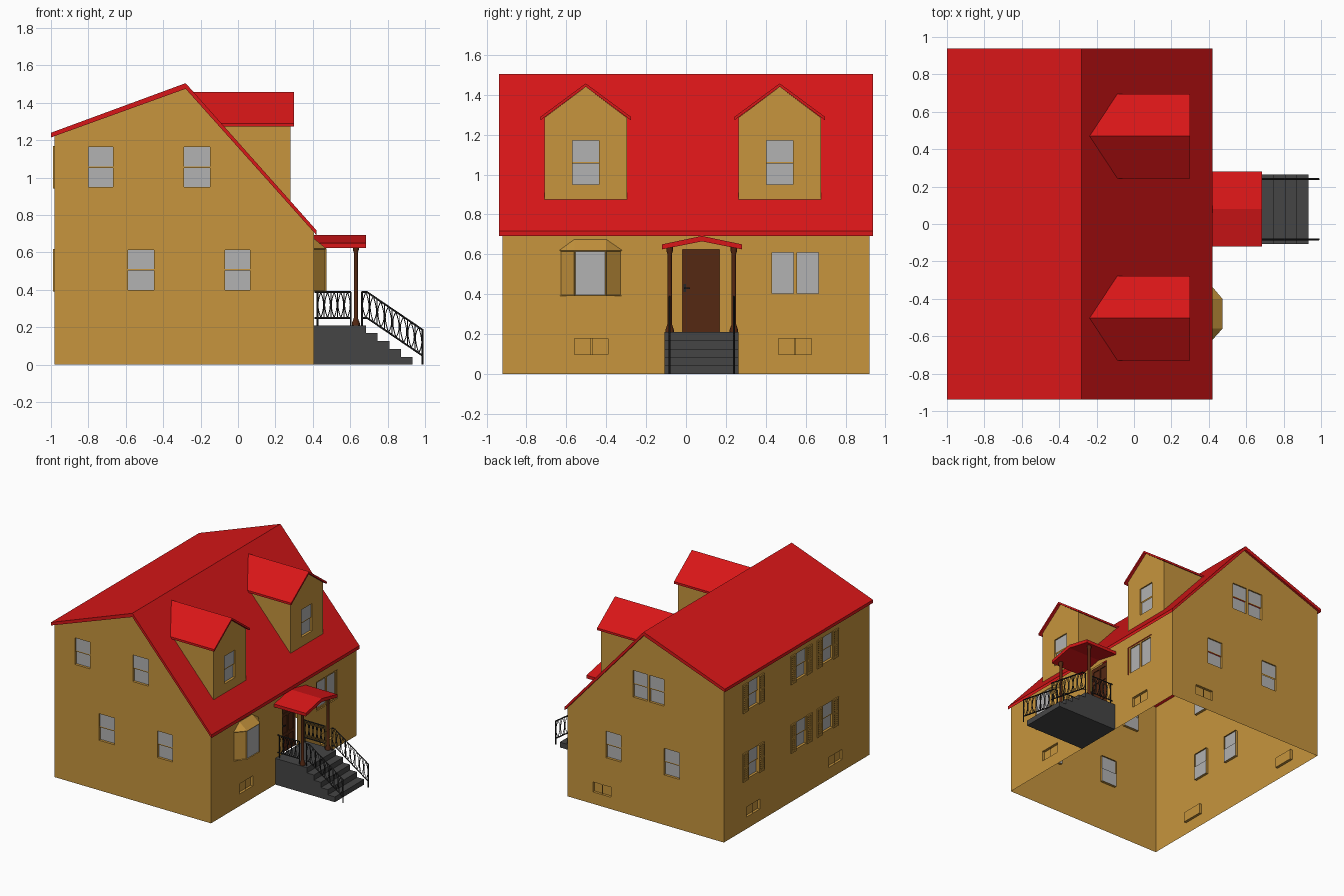
import bpy, bmesh, math
from mathutils import Vector

if "Cube" in bpy.data.objects:
    bpy.data.objects.remove(bpy.data.objects["Cube"])


def material(name, rgb):
    m = bpy.data.materials.new(name)
    m.diffuse_color = (*rgb, 1)
    m.use_nodes = True
    m.node_tree.nodes["Principled BSDF"].inputs["Base Color"].default_value = m.diffuse_color
    return m


TAN = material("tan_wall", (0.57, 0.30, 0.047))
RED = material("red_roof", (0.69, 0.008, 0.009))
BROWN = material("brown_wood", (0.09, 0.021, 0.006))
DARK = material("dark_stone", (0.06, 0.06, 0.06))
IRON = material("black_iron", (0.02, 0.02, 0.02))
GLASS = material("window_glass", (0.445, 0.445, 0.445))


def obj(name, verts, faces, mat, fix=False):
    me = bpy.data.meshes.new(name)
    me.from_pydata([tuple(v) for v in verts], [], faces)
    if fix:
        bm = bmesh.new()
        bm.from_mesh(me)
        bmesh.ops.recalc_face_normals(bm, faces=bm.faces[:])
        bm.to_mesh(me)
        bm.free()
    me.materials.append(mat)
    o = bpy.data.objects.new(name, me)
    bpy.context.collection.objects.link(o)
    return o


def prism(name, prof, a, b, mat):
    """Profile joined between two end mappings a and b."""
    n = len(prof)
    verts = [a(*p) for p in prof] + [b(*p) for p in prof]
    faces = [list(range(n)), list(range(2 * n - 1, n - 1, -1))]
    faces += [[i, (i + 1) % n, (i + 1) % n + n, i + n] for i in range(n)]
    return obj(name, verts, faces, mat, True)


def boxes(name, spans, mat):
    verts, faces = [], []
    for (x0, y0, z0), (x1, y1, z1) in spans:
        k = len(verts)
        verts += [(x, y, z) for x in (x0, x1) for y in (y0, y1) for z in (z0, z1)]
        faces += [[k + i for i in f] for f in ((0, 1, 3, 2), (4, 6, 7, 5), (0, 4, 5, 1),
                                               (2, 3, 7, 6), (0, 2, 6, 4), (1, 5, 7, 3))]
    return obj(name, verts, faces, mat, True)


def place(name, P, verts, faces, mat):
    """Put (u, z, depth) geometry on a wall plane, facing outward."""
    o, u, v, w = (Vector(P(*c)) for c in ((0, 0, 0), (1, 0, 0), (0, 1, 0), (0, 0, -1)))
    if (u - o).cross(v - o).dot(w - o) < 0:
        faces = [f[::-1] for f in faces]
    return obj(name, [P(*v) for v in verts], faces, mat)


def corners(r):
    u0, u1, z0, z1 = r
    return [(u0, z0), (u1, z0), (u1, z1), (u0, z1)]


def sheet(name, P, outline, holes, mat, d=0):
    """Flat wall with rectangular openings."""
    bm = bmesh.new()
    for loop in [outline] + [corners(h) for h in holes]:
        vs = [bm.verts.new((u, z, 0)) for u, z in loop]
        for i in range(len(vs)):
            bm.edges.new((vs[i - 1], vs[i]))
    bmesh.ops.triangle_fill(bm, use_beauty=True, edges=bm.edges[:], normal=(0, 0, 1))
    bm.verts.index_update()
    bm.normal_update()
    verts = [(v.co.x, v.co.y, d) for v in bm.verts]
    faces = []
    for f in bm.faces:
        ids = [v.index for v in f.verts]
        faces.append(ids if f.normal.z > 0 else ids[::-1])
    bm.free()
    return place(name, P, verts, faces, mat)


def windows(name, P, rects, d=0.02, bar="h", frame=TAN, pane=GLASS, start=0):
    """Recessed openings with jambs, panes and an optional sash bar."""
    fv, ff, pv, pf = [], [], [], []

    def quad(vs, fs, pts):
        fs.append(list(range(len(vs), len(vs) + 4)))
        vs.extend(pts)

    for r in rects:
        c = corners(r)
        u0, u1, z0, z1 = r
        zm, um = (z0 + z1) / 2, (u0 + u1) / 2
        for i in range(4):
            p, q = c[i], c[(i + 1) % 4]
            quad(fv, ff, [(*p, start), (*q, start), (*q, start + d), (*p, start + d)])
        flat = lambda rr, dd: [(*p, start + dd) for p in corners(rr)]
        if bar == "h":
            quad(pv, pf, flat((u0, u1, z0, zm), d))
            quad(pv, pf, flat((u0, u1, zm, z1), d * 0.5))
            quad(fv, ff, flat((u0, u1, zm - 0.004, zm + 0.004), d * 0.4))
        else:
            quad(pv, pf, flat(r, d))
            if bar == "v":
                quad(fv, ff, flat((um - 0.005, um + 0.005, z0, z1), d * 0.4))
    place(name + "_frames", P, fv, ff, frame)
    place(name + "_panes", P, pv, pf, pane)


# Wall planes: (along wall, height, inward depth) -> world
front = lambda u, z, d: (u, -0.92 + d, z)
back = lambda u, z, d: (u, 0.92 - d, z)
left = lambda u, z, d: (-0.98 + d, u, z)
right = lambda u, z, d: (0.405 - d, u, z)

# Gable walls
gable = [(-0.98, 0), (0.405, 0), (0.405, 0.71), (-0.28, 1.48), (-0.98, 1.225)]
LO, HI = (0.40, 0.613), (0.95, 1.163)
low = [(-0.587, -0.45, *LO), (-0.07, 0.065, *LO)]
front_w = low + [(-0.80, -0.667, *HI), (-0.288, -0.15, *HI)]
back_w = low + [(-0.45, -0.32, *HI), (-0.305, -0.175, *HI)]
back_cellar = [(0.02, 0.18, 0.095, 0.175)]
sheet("front_wall", front, gable, front_w, TAN)
windows("front_windows", front, front_w)
sheet("back_wall", back, gable, back_w + back_cellar, TAN)
windows("back_windows", back, back_w)
windows("back_cellar_window", back, back_cellar, bar="v", pane=TAN)

# Left wall with shuttered windows
mids = [0.55, -0.055, -0.39]
left_w = [(m - 0.066, m + 0.066, *zz) for m in mids for zz in (LO, HI)]
left_cellar = [(0.465, 0.635, 0.095, 0.175), (-0.575, -0.40, 0.095, 0.175)]
sheet("left_wall", left, corners((-0.92, 0.92, 0, 1.225)), left_w + left_cellar, TAN)
windows("left_windows", left, left_w)
windows("left_cellar_windows", left, left_cellar, bar="v", pane=TAN)
parts = []
for u0, u1, z0, z1 in left_w:
    z0, z1 = z0 - 0.008, z1 + 0.005
    for a, b in ((u0 - 0.068, u0 - 0.003), (u1 + 0.003, u1 + 0.068)):
        parts += [((-0.983, a, z0), (-0.98, b, z1)),
                  ((-0.99, a, z0), (-0.98, a + 0.01, z1)), ((-0.99, b - 0.01, z0), (-0.98, b, z1))]
        parts += [((-0.99, a, z), (-0.98, b, z + 0.013)) for z in (z0, (z0 + z1) / 2 - 0.006, z1 - 0.013)]
        parts += [((-0.987, a, z0 + k * (z1 - z0) / 14), (-0.98, b, z0 + k * (z1 - z0) / 14 + 0.006))
                  for k in range(1, 14)]
boxes("shutters", parts, TAN)

# Right wall with door opening and double window
door = (-0.018, 0.168, 0.21, 0.625)
pair = (0.414, 0.68, 0.39, 0.62)
right_cellar = [(-0.56, -0.39, 0.097, 0.178), (0.465, 0.63, 0.097, 0.178)]
sheet("right_wall", right, corners((-0.92, 0.92, 0, 0.71)), [door, pair] + right_cellar, TAN)
windows("right_cellar_windows", right, right_cellar, bar="v", pane=TAN)
sashes = [(0.432, 0.54, 0.403, 0.608), (0.557, 0.665, 0.403, 0.608)]
sheet("double_window_casing", right, corners(pair), sashes, TAN, 0.006)
windows("double_window", right, sashes, d=0.008, bar=None, start=0.006)

# Panelled door
panels = [(a, a + 0.06, z0, z1) for a in (0.007, 0.083)
          for z0, z1 in ((0.24, 0.33), (0.355, 0.49), (0.515, 0.595))]
sheet("door", right, corners(door), panels, BROWN, 0.012)
windows("door_panels", right, panels, d=0.006, bar=None, frame=BROWN, pane=BROWN, start=0.012)
boxes("door_handle", [((0.393, -0.012, 0.41), (0.398, 0.0, 0.45)),
                      ((0.398, -0.009, 0.425), (0.412, -0.003, 0.433)),
                      ((0.408, -0.009, 0.425), (0.413, 0.02, 0.433))], IRON)

# Bay window: hipped top, inset side panels and glass front
plan = [(0.405, -0.635), (0.473, -0.56), (0.473, -0.40), (0.405, -0.32)]
bv = [(*p, z) for z in (0.39, 0.62) for p in plan] + [(0.405, -0.56, 0.675), (0.405, -0.40, 0.675)]
bay = obj("bay_window", bv, [(0, 1, 2, 3), (0, 1, 5, 4), (1, 2, 6, 5), (2, 3, 7, 6), (5, 6, 9, 8),
                             (4, 5, 8), (6, 7, 9), (0, 4, 8, 9, 7, 3)], TAN, True)
bay.data.materials.append(GLASS)
bm = bmesh.new()
bm.from_mesh(bay.data)
bm.faces.ensure_lookup_table()
sides = [bm.faces[i] for i in (1, 2, 3)]
glass = sides[1]
bmesh.ops.inset_individual(bm, faces=sides, thickness=0.008, depth=-0.005)
glass.material_index = 1
bm.to_mesh(bay.data)
bm.free()

# Main roof
prism("main_roof", [(-1.0, 1.24), (-0.28, 1.505), (0.42, 0.718), (0.42, 0.692), (-0.28, 1.475), (-1.0, 1.215)],
      lambda u, v: (u, -0.937, v), lambda u, v: (u, 0.937, v), RED)


# Dormers, running back until they meet the roof slope
def slope_x(z):
    return -0.285 + (1.505 - z) / 1.124


for tag, c in (("near", -0.503), ("far", 0.47)):
    face = lambda u, z, d, c=c: (0.28 - d, c + u, z)
    win = [(-0.067, 0.067, 0.95, 1.17)]
    sheet(tag + "_dormer_front", face, [(-0.207, 0.875), (0.207, 0.875), (0.207, 1.285), (0, 1.44), (-0.207, 1.285)],
          win, TAN)
    windows(tag + "_dormer_window", face, win)
    for s, side in ((-1, "near"), (1, "far")):
        sheet(f"{tag}_dormer_{side}_side", lambda u, z, d, c=c, s=s: (u, c + s * (0.207 - d), z),
              [(0.28, 0.875), (0.28, 1.285), (slope_x(1.285), 1.285)], [], TAN)
    prism(tag + "_dormer_roof", [(-0.226, 1.29), (0, 1.457), (0.226, 1.29), (0.226, 1.273), (0, 1.44), (-0.226, 1.273)],
          lambda u, v, c=c: (0.30, c + u, v), lambda u, v, c=c: (slope_x(v), c + u, v), RED)

# Porch steps
prof = [(0.405, 0), (0.405, 0.21), (0.685, 0.21)]
for k in range(1, 5):
    x, z = 0.685 + (k - 1) * 0.062, 0.21 - k * 0.042
    prof += [(x, z), (x + 0.062, z)]
prof.append((0.933, 0))
prism("porch_steps", prof, lambda u, v: (u, -0.107, v), lambda u, v: (u, 0.264, v), DARK)

# Porch roof
prism("porch_roof", [(-0.12, 0.65), (0.08, 0.692), (0.28, 0.65), (0.28, 0.625), (0.08, 0.665), (-0.12, 0.625)],
      lambda u, v: (0.405, u, v), lambda u, v: (0.685, u, v), RED)

# Turned porch posts and iron railings on both sides
turn = [(0.021, 0.21), (0.021, 0.222), (0.011, 0.25), (0.011, 0.60), (0.016, 0.615), (0.016, 0.638)]
N = 12


def railing(name, y):
    def rods(paths, radius):
        cu = bpy.data.curves.new(name, "CURVE")
        cu.dimensions = "3D"
        cu.bevel_depth, cu.bevel_resolution, cu.use_fill_caps = radius, 0, True
        for path in paths:
            s = cu.splines.new("POLY")
            s.points.add(len(path) - 1)
            for p, (x, z) in zip(s.points, path):
                p.co = (x, y, z, 1)
        return cu

    fall = lambda x: max(0, x - 0.69) * 0.68
    top, bot = (lambda x: 0.388 - fall(x)), (lambda x: 0.25 - fall(x))
    rails = [[(x, f(x)) for x in xs] for f in (top, bot) for xs in ((0.41, 0.605), (0.66, 0.69, 0.99))]
    rails += [[(0.425, 0.21), (0.425, 0.388)], [(0.603, 0.21), (0.603, 0.388)],
              [(0.663, 0.21), (0.663, 0.388)], [(0.986, 0), (0.986, 0.19)]]
    thin = []
    for a, b, n in ((0.425, 0.603, 5), (0.663, 0.986, 8)):
        w = (b - a) / n
        for k in range(n):
            x0, xc = a + k * w, a + (k + 0.5) * w
            thin.append([(x0, bot(x0)), (x0, top(x0))])
            for s in (-1, 1):
                pts = [(xc + s * w * 0.42 * math.sin(math.pi * t / 8), t / 8) for t in range(9)]
                thin.append([(x, bot(x) + (top(x) - bot(x)) * t) for x, t in pts])
    for label, cu in (("_rails", rods(rails, 0.005)), ("_balusters", rods(thin, 0.0025))):
        tmp = bpy.data.objects.new("tmp", cu)
        me = bpy.data.meshes.new_from_object(tmp)
        me.materials.clear()
        me.materials.append(IRON)
        bpy.context.collection.objects.link(bpy.data.objects.new(name + label, me))
        bpy.data.objects.remove(tmp)


for tag, y in (("near", -0.082), ("far", 0.24)):
    verts = [(0.63 + r * math.cos(math.tau * i / N), y + r * math.sin(math.tau * i / N), z)
             for r, z in turn for i in range(N)]
    faces = [[j * N + i, j * N + (i + 1) % N, (j + 1) * N + (i + 1) % N, (j + 1) * N + i]
             for j in range(len(turn) - 1) for i in range(N)]
    faces += [list(range(N)), list(range(len(verts) - N, len(verts)))]
    post = obj(tag + "_porch_post", verts, faces, BROWN, True)
    bpy.ops.object.select_all(action="DESELECT")
    post.select_set(True)
    bpy.context.view_layer.objects.active = post
    bpy.ops.object.shade_smooth_by_angle()
    railing(tag + "_railing", y)
